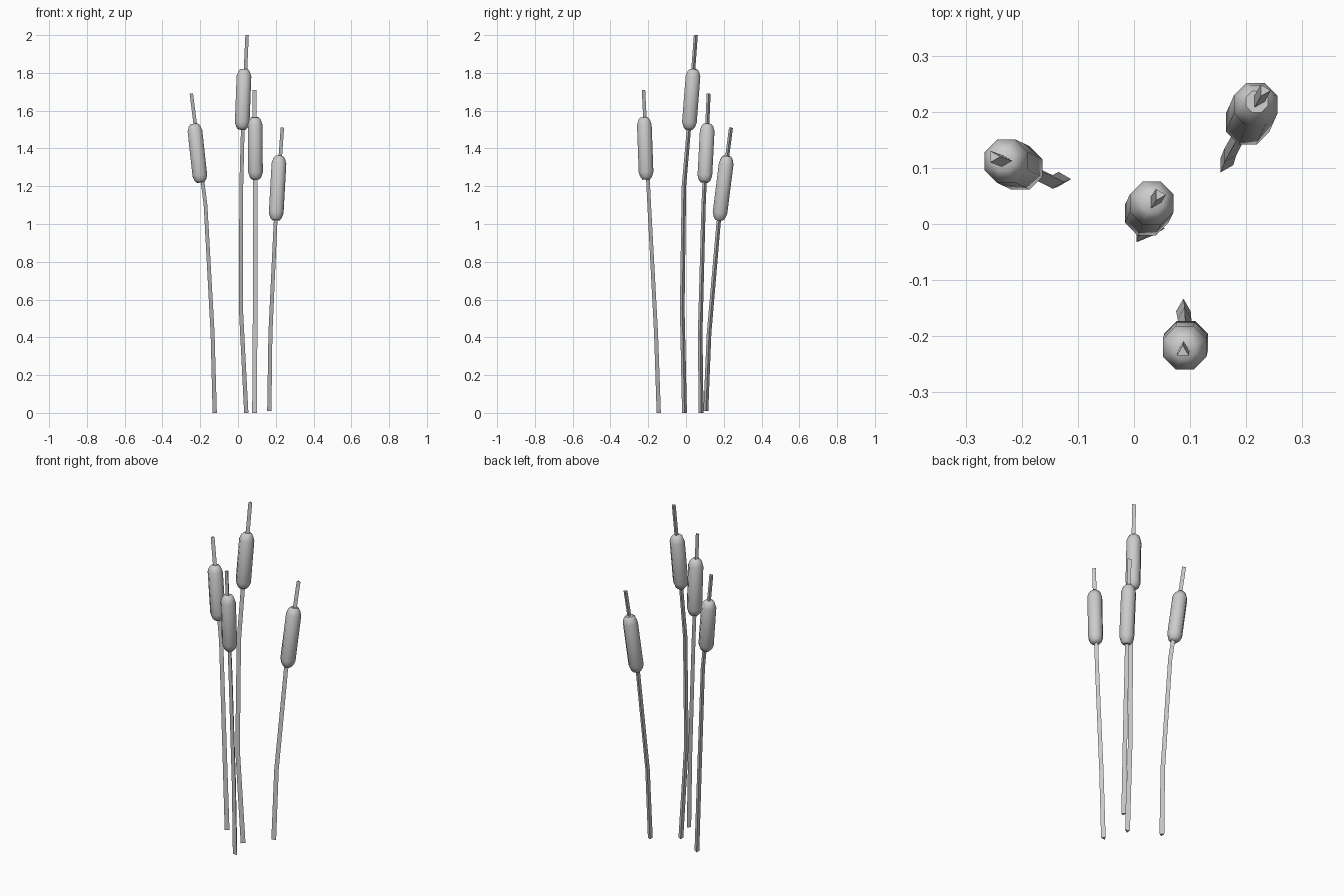
import bpy, bmesh
from math import cos, sin, pi, radians
from mathutils import Vector

if "Cube" in bpy.data.objects:
    bpy.data.objects.remove(bpy.data.objects["Cube"])

grey = bpy.data.materials.new("plain grey")
grey.use_nodes = True
grey.diffuse_color = (0.6, 0.6, 0.6, 1)
grey.node_tree.nodes["Principled BSDF"].inputs["Base Color"].default_value = (0.6, 0.6, 0.6, 1)


def tube(name, path, radii, sides, turn=0.0):
    """Capped tube whose rings follow a path of points."""
    bm = bmesh.new()
    rings = []
    for i, p in enumerate(path):
        axis = (path[min(i + 1, len(path) - 1)] - path[max(i - 1, 0)]).normalized()
        u = (Vector((1, 0, 0)) - axis * axis.x).normalized()
        v = axis.cross(u)
        angles = [turn + 2 * pi * k / sides for k in range(sides)]
        rings.append([bm.verts.new(p + (u * cos(a) + v * sin(a)) * radii[i]) for a in angles])
    for low, high in zip(rings, rings[1:]):
        for k in range(sides):
            n = (k + 1) % sides
            bm.faces.new((low[k], low[n], high[n], high[k]))
    bm.faces.new(rings[0][::-1])
    bm.faces.new(rings[-1])
    mesh = bpy.data.meshes.new(name)
    bm.to_mesh(mesh)
    bm.free()
    mesh.materials.append(grey)
    obj = bpy.data.objects.new(name, mesh)
    bpy.context.collection.objects.link(obj)
    bpy.ops.object.select_all(action='DESELECT')
    obj.select_set(True)
    bpy.context.view_layer.objects.active = obj
    bpy.ops.object.shade_smooth_by_angle(angle=radians(50))


def reed(name, points, head_low, head_high, turn):
    """Three-sided stem with a rounded seed head near its tip."""
    path = [Vector(p) for p in points]
    radii = [0.015 - 0.003 * i / (len(path) - 1) for i in range(len(path))]
    tube(name + "_stem", path, radii, 3, turn)
    low, high = Vector(head_low), Vector(head_high)
    # Share of the head length, then radius
    profile = [(0, 0.021), (0.04, 0.033), (0.12, 0.042),
               (0.88, 0.042), (0.96, 0.033), (1, 0.021)]
    tube(name + "_seed_head", [low.lerp(high, t) for t, r in profile],
         [r for t, r in profile], 8, pi / 8)


reed("middle_reed",
     [(0.04, -0.008, 0), (0.012, -0.02, 0.55), (0.014, -0.011, 1.2),
      (0.022, 0.015, 1.5), (0.045, 0.052, 2)],
     (0.021, 0.015, 1.5), (0.033, 0.04, 1.82), 0)
reed("right_reed",
     [(-0.127, 0.08, 0), (-0.138, 0.075, 0.42), (-0.175, 0.093, 1.1), (-0.25, 0.12, 1.69)],
     (-0.198, 0.098, 1.22), (-0.232, 0.114, 1.53), 0)
reed("front_reed",
     [(0.088, -0.148, 0), (0.09, -0.162, 0.42), (0.092, -0.198, 1.1), (0.087, -0.228, 1.71)],
     (0.093, -0.21, 1.235), (0.09, -0.222, 1.565), pi / 2)
reed("left_reed",
     [(0.162, 0.105, 0.01), (0.168, 0.122, 0.42), (0.195, 0.172, 1), (0.232, 0.238, 1.51)],
     (0.2, 0.175, 1.02), (0.219, 0.218, 1.36), 0)
